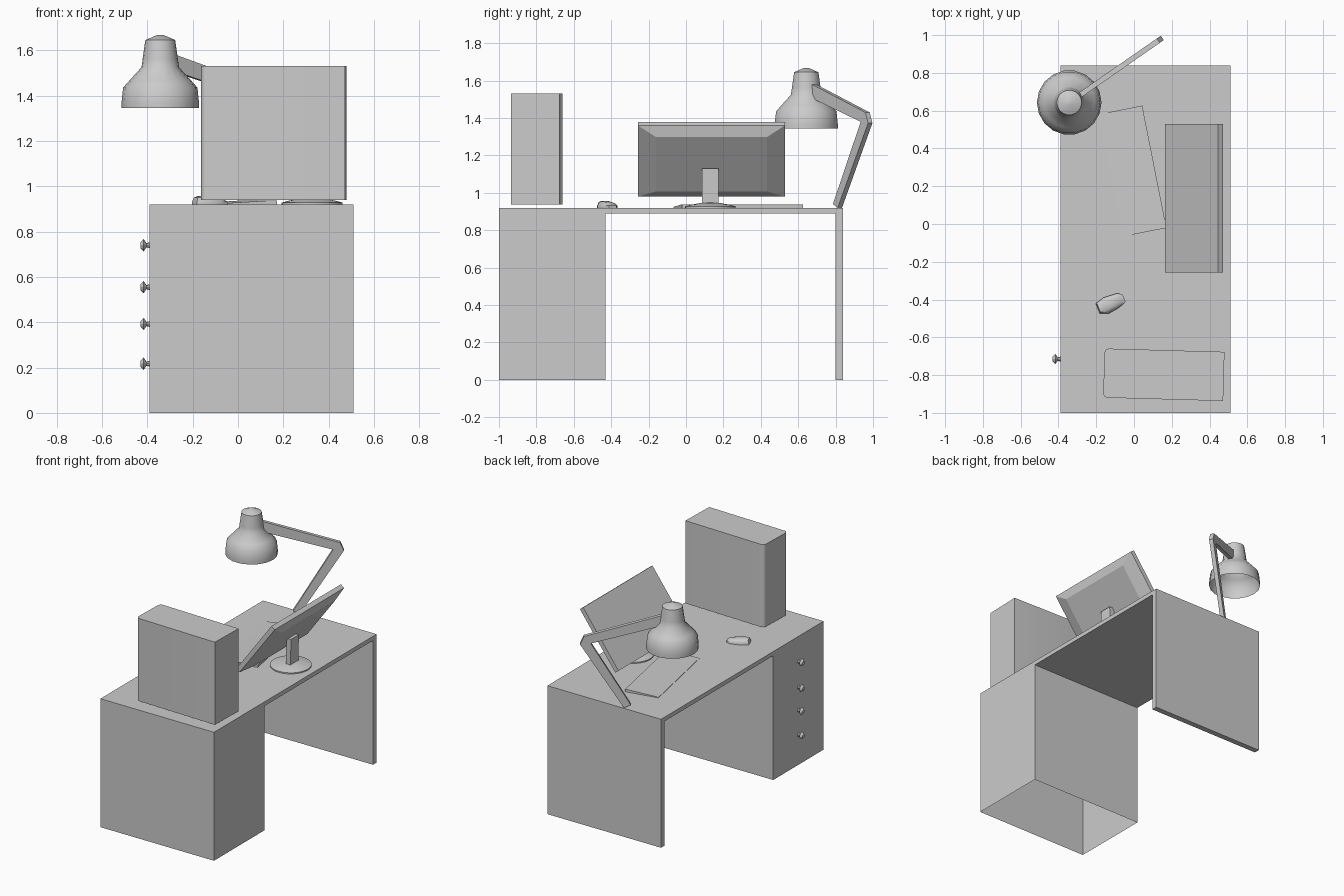
import bpy, bmesh, math
from mathutils import Matrix, Vector

if "Cube" in bpy.data.objects:
    bpy.data.objects.remove(bpy.data.objects["Cube"])


def finish(name, bm, smooth=None):
    bmesh.ops.recalc_face_normals(bm, faces=bm.faces)
    me = bpy.data.meshes.new(name)
    bm.to_mesh(me)
    bm.free()
    ob = bpy.data.objects.new(name, me)
    bpy.context.collection.objects.link(ob)
    if smooth:
        bpy.ops.object.select_all(action='DESELECT')
        ob.select_set(True)
        bpy.context.view_layer.objects.active = ob
        bpy.ops.object.shade_smooth_by_angle(angle=math.radians(smooth))
    return ob


def loft(name, rings, start=True, end=True, mat=Matrix(), smooth=None):
    """Skin a list of equal-length point rings, optionally capping the ends."""
    bm = bmesh.new()
    loops = [[bm.verts.new(mat @ Vector(p)) for p in r] for r in rings]
    n = len(loops[0])
    for a, b in zip(loops, loops[1:]):
        for i in range(n):
            j = (i + 1) % n
            bm.faces.new((a[i], a[j], b[j], b[i]))
    if start:
        bm.faces.new(loops[0])
    if end:
        bm.faces.new(loops[-1])
    return finish(name, bm, smooth)


def lathe(name, profile, sides, mat, start=True, smooth=35):
    """Revolve (radius, height) pairs about local z."""
    rings = [[(r * math.cos(2 * math.pi * i / sides), r * math.sin(2 * math.pi * i / sides), h)
              for i in range(sides)] for r, h in profile]
    return loft(name, rings, start, True, mat, smooth)


def rect(w, h, z):
    return [(-w / 2, -h / 2, z), (w / 2, -h / 2, z), (w / 2, h / 2, z), (-w / 2, h / 2, z)]


T = Matrix.Translation

# Desk: one side profile extruded across x, cabinet left open underneath
side = [(-1, 0), (-1, .92), (.84, .92), (.84, 0), (.8, 0), (.8, .89), (-.43, .89), (-.43, 0)]
desk = loft("desk", [[(x, y, z) for y, z in side] for x in (-.39, .51)])
bm = bmesh.new()
bm.from_mesh(desk.data)
under = [f for f in bm.faces if f.calc_center_median().z < .01 and f.calc_center_median().y < 0]
bmesh.ops.delete(bm, geom=under, context='FACES')
bm.to_mesh(desk.data)
bm.free()

# Drawer knobs
for i, z in enumerate((.74, .555, .392, .217)):
    lathe(f"drawer_knob_{i + 1}", [(.013, 0), (.009, .015), (.027, .027), (.012, .042)], 8,
          T((-.389, -.715, z)) @ Matrix.Rotation(-math.pi / 2, 4, 'Y'), smooth=25)

# Computer tower with rounded front edges
bm = bmesh.new()
bmesh.ops.create_cube(bm, size=1, matrix=T((.158, -.798, 1.235)) @ Matrix.Rotation(math.radians(-1.6), 4, 'Z')
                      @ Matrix.Diagonal((.635, .26, .592, 1)))
front = [e for e in bm.edges if all(v.co.x < 0 for v in e.verts)
         and abs(e.verts[0].co.z - e.verts[1].co.z) > .5]
bmesh.ops.bevel(bm, geom=front, offset=.025, segments=4, affect='EDGES', profile=.5)
finish("computer_tower", bm, 35)

# Monitor: local x across, local y up the screen, local z toward the viewer
t = math.radians(36.4)
frame = Matrix(((0, math.sin(t), -math.cos(t), .305),
                (-1, 0, 0, .136),
                (0, math.cos(t), math.sin(t), 1.189),
                (0, 0, 0, 1)))
loft("monitor", [rect(.785, .472, 0), rect(.785, .472, -.032), rect(.595, .362, -.061)], mat=frame)

# Monitor stand
loft("monitor_neck", [rect(.036, .09, .93), [(x + .004, y, z) for x, y, z in rect(.036, .09, 1.13)]],
     mat=T((.338, .13, 0)))
lathe("monitor_base", [(.135, .92), (.135, .928), (.1, .937), (.05, .946), (.02, .948)], 32,
      T((.327, .13, 0)))

# Keyboard: thin wedge, low at the front edge
wedge = [(-.118, 0), (.118, 0), (.118, .018), (.1, .018), (-.1, .006), (-.118, .003)]
loft("keyboard", [[(x, y, z) for x, z in wedge] for y in (-.33, .33)],
     mat=T((-.008, .28, .92)) @ Matrix.Rotation(math.radians(11.2), 4, 'Z'), smooth=30)

# Mouse: outline drawn in and raised toward the palm end
outline = [(-.08, -.03), (-.035, -.047), (.03, -.038), (.07, -.022),
           (.07, .02), (.045, .036), (-.03, .042), (-.08, .028)]
loft("mouse", [[(x, y, 0) for x, y in outline],
               [(x, y, .012) for x, y in outline],
               [(x * .82 - .008, y * .8, .026 - x * .06) for x, y in outline],
               [(x * .5 - .015, y * .5, .033 - x * .05) for x, y in outline]],
     mat=T((-.118, -.417, .92)) @ Matrix.Rotation(math.radians(22), 4, 'Z'), smooth=40)

# Lamp shade: open underneath
lamp = (-.343, .643, 0)
lathe("lamp_shade", [(.171, 1.345), (.171, 1.37), (.164, 1.435), (.135, 1.468), (.083, 1.525),
                     (.078, 1.56), (.066, 1.645), (.015, 1.667)], 18, T(lamp), start=False, smooth=40)

# Lamp arm: bent flat bar, profile in the vertical plane through the shade
arm = [(.04, 1.59), (.575, 1.43), (.6, 1.373), (.315, .92), (.27, .94), (.53, 1.38), (.04, 1.515)]
loft("lamp_arm", [[(s, w, z) for s, z in arm] for w in (-.014, .014)],
     mat=T(lamp) @ Matrix.Rotation(math.atan2(.345, .497), 4, 'Z'))
